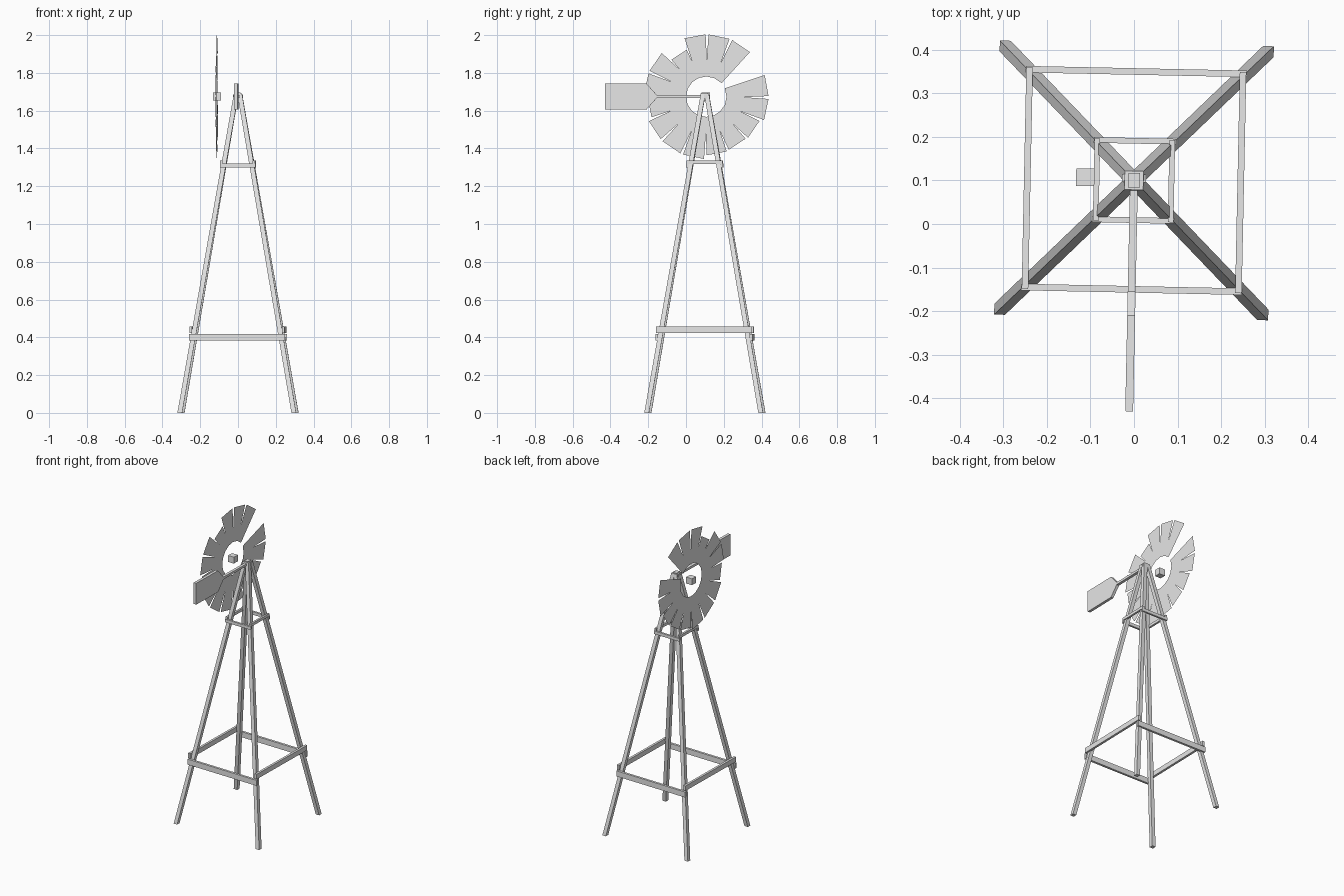
import bpy, bmesh, math
from mathutils import Matrix, Vector

cube = bpy.data.objects.get("Cube")
if cube:
    bpy.data.objects.remove(cube, do_unlink=True)

steel = bpy.data.materials.new("pale_grey_steel")
steel.use_nodes = True
COLOUR = (0.8, 0.8, 0.8, 1)
steel.diffuse_color = COLOUR
steel.node_tree.nodes["Principled BSDF"].inputs["Base Color"].default_value = COLOUR

# The whole windmill is turned slightly about the tower axis
AXIS_Y = 0.1
PLACE = Matrix.Translation((0, AXIS_Y, 0)) @ Matrix.Rotation(math.radians(-1.2), 4, 'Z')


def finish(name, bm):
    if any(len(e.link_faces) > 1 for e in bm.edges):
        bmesh.ops.recalc_face_normals(bm, faces=bm.faces)
    bm.transform(PLACE)
    mesh = bpy.data.meshes.new(name)
    bm.to_mesh(mesh)
    bm.free()
    mesh.materials.append(steel)
    obj = bpy.data.objects.new(name, mesh)
    bpy.context.collection.objects.link(obj)
    return obj


def box(name, centre, size):
    bm = bmesh.new()
    bmesh.ops.create_cube(bm, size=1)
    bm.transform(Matrix.Translation(centre) @ Matrix.Diagonal((*size, 1)))
    return finish(name, bm)


# Four square legs leaning in to the top
LEG_TOP = 1.69
for sx, side in ((1, "left"), (-1, "right")):
    for sy, end in ((-1, "front"), (1, "back")):
        bm = bmesh.new()
        bmesh.ops.create_cube(bm, size=1)
        for v in bm.verts:
            top = v.co.z > 0
            reach = 0.009 if top else 0.302
            v.co = Vector((sx * reach + v.co.x * 0.025,
                           sy * reach + v.co.y * 0.025,
                           LEG_TOP if top else 0))
        finish(f"{end}_{side}_leg", bm)

# Two rings of cross bars, side bars sitting above the front and back bars
rings = (("lower", 0.25, 0.4, 0.44, 0.036, 0.015),
         ("upper", 0.091, 1.309, 1.327, 0.02, 0.013))
for level, reach, z_front, z_side, height, depth in rings:
    length = reach * 2 + depth * 0.5
    for s, end, side in ((-1, "front", "right"), (1, "back", "left")):
        box(f"{level}_{end}_bar", (0, s * reach, z_front), (length, depth, height))
        box(f"{level}_{side}_bar", (s * (reach - 0.005), 0, z_side),
            (depth, length, height * 0.9))

# Tower cap, axle stub and wheel hub
HUB = Vector((-0.112, 0.005, 1.674))
box("tower_cap", (0, 0, 1.675), (0.026, 0.034, 0.04))
box("axle_stub", (0, 0.005, 1.675), (0.055, 0.018, 0.02))
box("wheel_hub", HUB, (0.042, 0.04, 0.042))

# Tail vane: half outline mirrored about the shaft line
half = [(0, 0.007), (-0.255, 0.008), (-0.31, 0.07), (-0.53, 0.07)]
outline = half + [(y, -z) for y, z in reversed(half)]
bm = bmesh.new()
face = bm.faces.new([bm.verts.new((-0.009, y, 1.675 + z)) for y, z in outline])
ext = bmesh.ops.extrude_face_region(bm, geom=[face])
bmesh.ops.translate(bm, vec=(0.018, 0, 0),
                    verts=[g for g in ext["geom"] if isinstance(g, bmesh.types.BMVert)])
finish("tail_vane", bm)

# Thin sheet blades, one missing and a few worn short
COUNT, MISSING = 16, 1
worn = {5: 0.265, 8: 0.305, 12: 0.305, 13: 0.3, 14: 0.305}
for i in range(COUNT):
    if i == MISSING:
        continue
    tip = worn.get(i, 0.325)
    angle = math.radians(10.5) + i * math.tau / COUNT
    turn = Matrix.Translation(HUB) @ Matrix.Rotation(angle, 4, 'X')
    bm = bmesh.new()
    corners = []
    for r, s in ((0.105, -1), (tip, -1), (tip, 1), (0.105, 1)):
        width = 0.026 + (r - 0.105) * 0.14
        corners.append(bm.verts.new(turn @ Vector((0, r, s * width))))
    bm.faces.new(corners)
    finish(f"wheel_blade_{i + 1}", bm)
